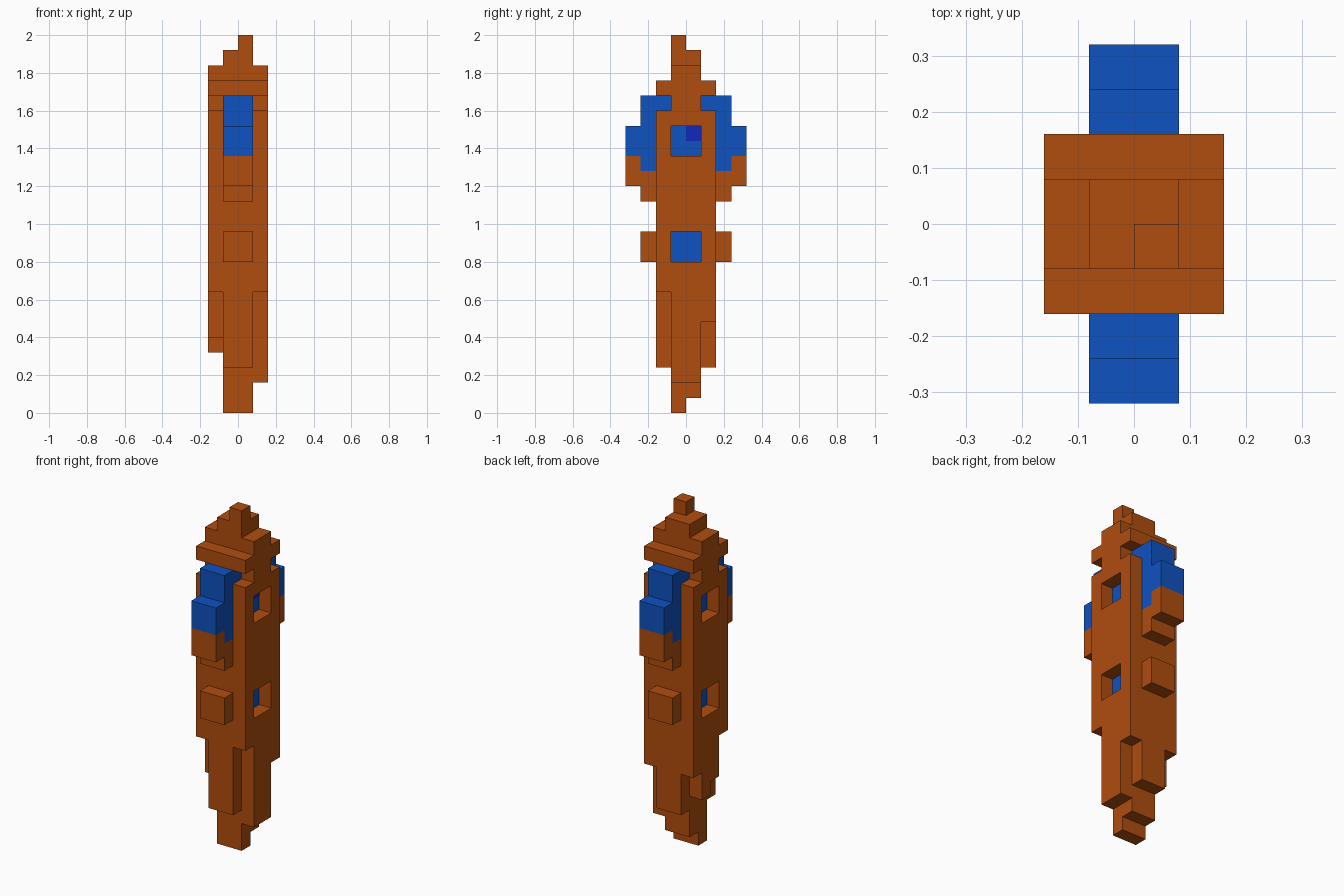
import bpy
import bmesh
from math import radians
from itertools import product
from mathutils import Vector

U = 0.08  # size of one block

cube = bpy.data.objects.get("Cube")
if cube:
    bpy.data.objects.remove(cube, do_unlink=True)


def material(name, rgb):
    m = bpy.data.materials.new(name)
    m.use_nodes = True
    m.diffuse_color = (*rgb, 1)
    m.node_tree.nodes["Principled BSDF"].inputs["Base Color"].default_value = (*rgb, 1)
    return m


RUST = material("rust orange", (0.434, 0.075, 0.0045))
BLUE = material("bright blue", (0.0045, 0.084, 0.527))
INDIGO = material("indigo", (0.005, 0.023, 0.515))


def cells(box):
    """Block cells inside a box given as x, y and z ranges."""
    return set(product(*(range(a, b) for a, b in box)))


def blocks(name, mat, boxes, carve=()):
    """One closed shell around a union of boxes, minus the carved boxes."""
    solid = set().union(*map(cells, boxes))
    solid = solid.difference(*map(cells, carve))
    bm = bmesh.new()
    verts = {}

    def vert(p):
        if p not in verts:
            verts[p] = bm.verts.new(Vector(p) * U)
        return verts[p]

    for cell in solid:
        for axis, side in product(range(3), (0, 1)):
            near = list(cell)
            near[axis] += 2 * side - 1
            if tuple(near) in solid:
                continue
            u, v = (axis + 1) % 3, (axis + 2) % 3
            loop = []
            for du, dv in ((0, 0), (1, 0), (1, 1), (0, 1)):
                p = list(cell)
                p[axis] += side
                p[u] += du
                p[v] += dv
                loop.append(vert(tuple(p)))
            bm.faces.new(loop if side else loop[::-1])
    bmesh.ops.dissolve_limit(bm, angle_limit=radians(1), verts=bm.verts, edges=bm.edges)
    return finish(name, mat, bm)


def finish(name, mat, bm):
    mesh = bpy.data.meshes.new(name)
    bm.to_mesh(mesh)
    bm.free()
    mesh.materials.append(mat)
    ob = bpy.data.objects.new(name, mesh)
    bpy.context.collection.objects.link(ob)
    return ob


def plate(name, mat, x, y, z, thick):
    """Thin upright panel facing along x."""
    bm = bmesh.new()
    bmesh.ops.create_cube(bm, size=1)
    size = Vector((thick, (y[1] - y[0]) * U, (z[1] - z[0]) * U))
    centre = Vector((x * U, sum(y) * U / 2, sum(z) * U / 2))
    for v in bm.verts:
        v.co = v.co * size + centre
    finish(name, mat, bm)


def sided(a, b, s):
    """Range a..b, flipped for the negative side."""
    return (a, b) if s > 0 else (-b, -a)


MID = (-1, 1)
WIDE = (-2, 2)
LEFT, RIGHT = (1, 2), (-2, -1)
WINDOWS = ((10, 12), (17, 19))

# Main tower with its uneven lower corners and side window recesses
recesses = [(side, MID, z) for side in (LEFT, RIGHT) for z in WINDOWS]
blocks("tower_body", RUST, [
    (WIDE, WIDE, (8, 20)),
    (WIDE, MID, (20, 21)),
    (MID, WIDE, (3, 8)),
    (LEFT, MID, (2, 8)),
    (LEFT, (1, 2), (6, 8)),
    (RIGHT, (1, 2), (6, 8)),
    (RIGHT, (-1, 0), (5, 8)),
    (RIGHT, (0, 1), (4, 8)),
    (MID, MID, (1, 3)),
    (MID, (-1, 0), (0, 1)),
], recesses)

# Stepped cap and its single block tip
blocks("stepped_cap", RUST, [
    (WIDE, WIDE, (21, 22)),
    (WIDE, MID, (22, 23)),
    (MID, MID, (23, 24)),
    ((0, 1), (-1, 0), (24, 25)),
])

# Matching knobs and balconies on the front and back
for s, end in ((-1, "front"), (1, "back")):
    blocks(end + "_knob", RUST, [(MID, sided(2, 3, s), (10, 12))])
    blocks(end + "_balcony_base", RUST, [
        (MID, sided(2, 3, s), (14, 16)),
        (MID, sided(3, 4, s), (15, 17)),
    ])
    blocks(end + "_balcony_top", BLUE, [
        (MID, sided(1, 2, s), (20, 21)),
        (MID, sided(2, 3, s), (16, 21)),
        (MID, sided(3, 4, s), (17, 19)),
    ])

# Blue panes at the back of the window recesses
for s, side in ((1, "left"), (-1, "right")):
    for z, level in zip(WINDOWS, ("lower", "upper")):
        plate(f"{side}_{level}_pane", BLUE, s, MID, z, 0.004)
plate("left_pane_accent", INDIGO, 1, (0, 1), (18, 19), 0.008)
